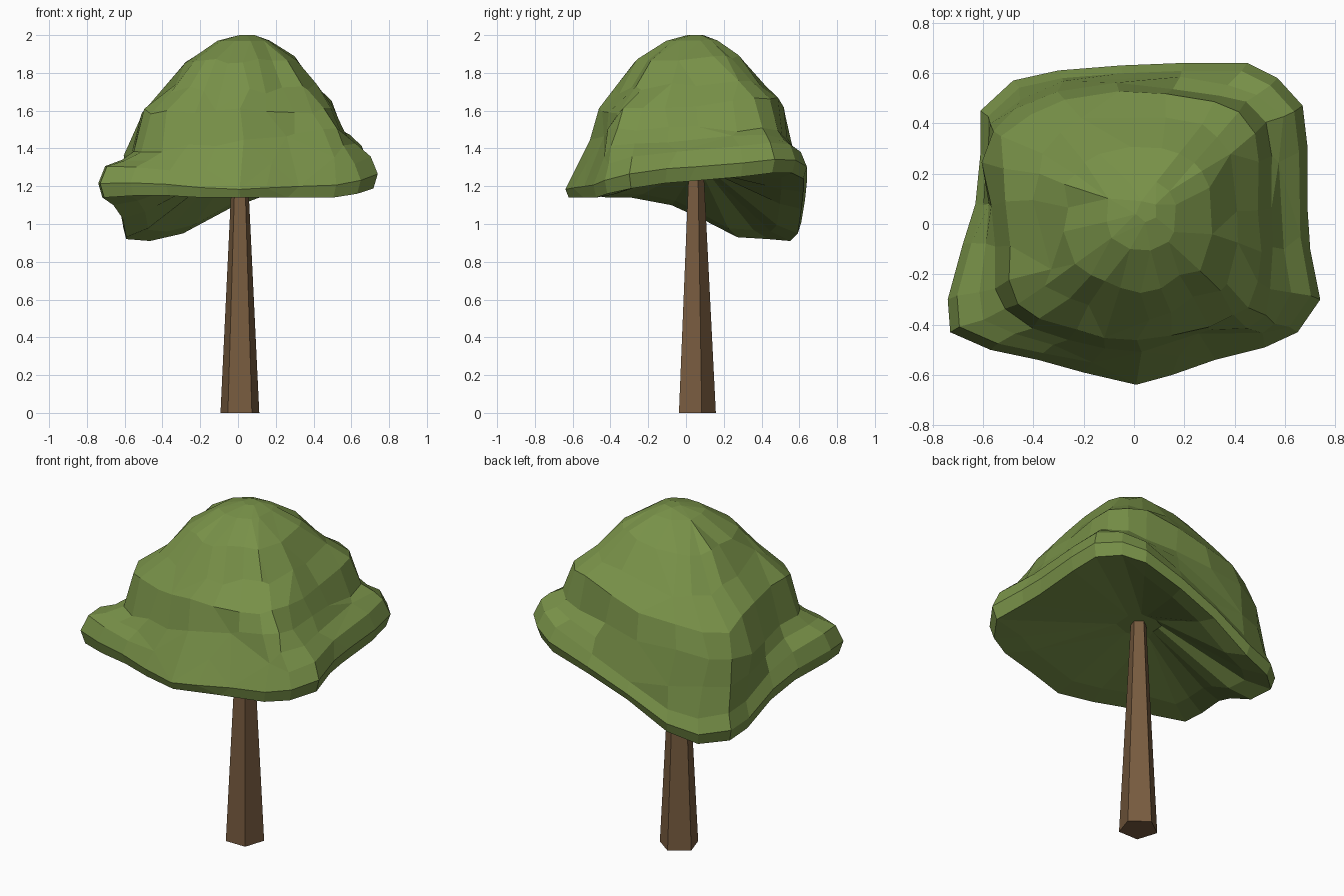
import bpy
import bmesh
import random
from math import sin, cos, tau
from mathutils import Vector

random.seed(4)

default_cube = bpy.data.objects.get("Cube")
if default_cube:
    bpy.data.objects.remove(default_cube, do_unlink=True)


def make_material(name, colour):
    material = bpy.data.materials.new(name)
    material.use_nodes = True
    material.diffuse_color = (*colour, 1)
    shader = next(n for n in material.node_tree.nodes if n.type == 'BSDF_PRINCIPLED')
    shader.inputs["Base Color"].default_value = (*colour, 1)
    shader.inputs["Roughness"].default_value = 0.9
    return material


def loft(name, rings, material):
    """Skin closed rings of points from bottom to top and cap both ends."""
    bm = bmesh.new()
    loops = [[bm.verts.new(point) for point in ring] for ring in rings]
    for lower, upper in zip(loops, loops[1:]):
        count = len(lower)
        for i in range(count):
            j = (i + 1) % count
            bm.faces.new((lower[i], lower[j], upper[j], upper[i]))
    bm.faces.new(loops[0][::-1])
    bm.faces.new(loops[-1])
    bmesh.ops.recalc_face_normals(bm, faces=bm.faces[:])
    mesh = bpy.data.meshes.new(name)
    bm.to_mesh(mesh)
    bm.free()
    mesh.materials.append(material)
    obj = bpy.data.objects.new(name, mesh)
    bpy.context.collection.objects.link(obj)
    return obj


leaf_green = make_material("leaf green", (0.188, 0.283, 0.065))
bark_brown = make_material("bark brown", (0.187, 0.106, 0.05))


# Trunk: tapered five-sided post with one corner at the back
def trunk_ring(radius, height):
    centre = Vector((0.01, 0.05, height))
    return [centre + radius * Vector((-sin(tau * i / 5), cos(tau * i / 5), 0))
            for i in range(5)]


loft("trunk", [trunk_ring(0.108, 0), trunk_ring(0.041, 1.33)], bark_brown)

# Canopy outline: rim x, rim y, rim underside height, crown x, crown y
outline = [
    (.69, .05, 1.23, .52, .05), (.69, .3, 1.25, .52, .25),
    (.67, .47, 1.27, .51, .38), (.57, .58, 1.27, .43, .46),
    (.45, .64, 1.24, .32, .5), (.2, .64, 1.17, .15, .53),
    (-.05, .63, 1.08, -.08, .55), (-.3, .61, .95, -.28, .52),
    (-.48, .57, .91, -.45, .45), (-.61, .45, .92, -.55, .36),
    (-.61, .28, .93, -.57, .25), (-.63, .08, 1.03, -.55, .08),
    (-.68, -.08, 1.1, -.53, -.08), (-.74, -.3, 1.14, -.52, -.25),
    (-.73, -.43, 1.14, -.49, -.34), (-.57, -.5, 1.15, -.38, -.4),
    (-.38, -.54, 1.15, -.25, -.44), (-.2, -.59, 1.14, -.12, -.48),
    (.01, -.64, 1.14, .03, -.49), (.15, -.6, 1.14, .17, -.46),
    (.32, -.54, 1.14, .3, -.42), (.52, -.49, 1.14, .42, -.4),
    (.65, -.43, 1.16, .5, -.36), (.74, -.3, 1.19, .52, -.24),
    (.7, -.1, 1.22, .52, -.1),
]
rim_edge = [Vector((x, y, z)) for x, y, z, _, _ in outline]
crown_base = [Vector((x * 1.04, y * 1.03, 1.44 + x * 0.12)) for _, _, _, x, y in outline]


def rim_ring(scale, rise):
    """Rim outline lifted more at the sides, where the foliage is thicker."""
    return [Vector((p.x * scale, p.y * scale, p.z + rise * (0.1 + 0.09 * abs(p.x))))
            for p in rim_edge]


rim_top = rim_ring(0.95, 1)
skirt = [a.lerp(b, 0.5) for a, b in zip(rim_top, crown_base)]


def jitter(ring, amount):
    return [p + Vector([random.uniform(-amount, amount) for _ in p]) for p in ring]


def under_ring(scale, rise):
    """Shrunken rim, raised towards the hollow around the trunk."""
    return [Vector((p.x * scale, p.y * scale + 0.04 * rise, p.z + (1.27 - p.z) * rise))
            for p in rim_edge]


def crown_ring(scale, height, shift, roundness):
    """Scaled crown outline, rounded off and sagging at the back right corner."""
    ring = []
    for _, _, _, x, y in outline:
        flat = Vector((x, y))
        flat = flat.lerp(flat.normalized() * 0.51, roundness) * scale
        sag = 0.45 * flat.x * max(flat.y, 0)
        ring.append(Vector((flat.x + shift, flat.y + shift, height + sag)))
    return ring


# Canopy: hollow underside, drooping rim, shoulder and rounded crown
canopy = loft("canopy", [
    under_ring(0.16, 1),
    under_ring(0.78, 0.14),
    under_ring(0.97, 0),
    rim_ring(1, 0.45),
    rim_top,
    jitter(skirt, 0.012),
    jitter(crown_base, 0.014),
    jitter(crown_ring(0.96, 1.6, 0, 0.15), 0.018),
    jitter(crown_ring(0.78, 1.71, 0.02, 0.4), 0.02),
    jitter(crown_ring(0.56, 1.86, 0.02, 0.6), 0.014),
    crown_ring(0.27, 1.97, 0.03, 0.7),
    crown_ring(0.08, 2.0, 0.05, 0.7),
], leaf_green)

# Irregular hand-cut facets
facets = canopy.modifiers.new("facets", 'DECIMATE')
facets.ratio = 0.74
